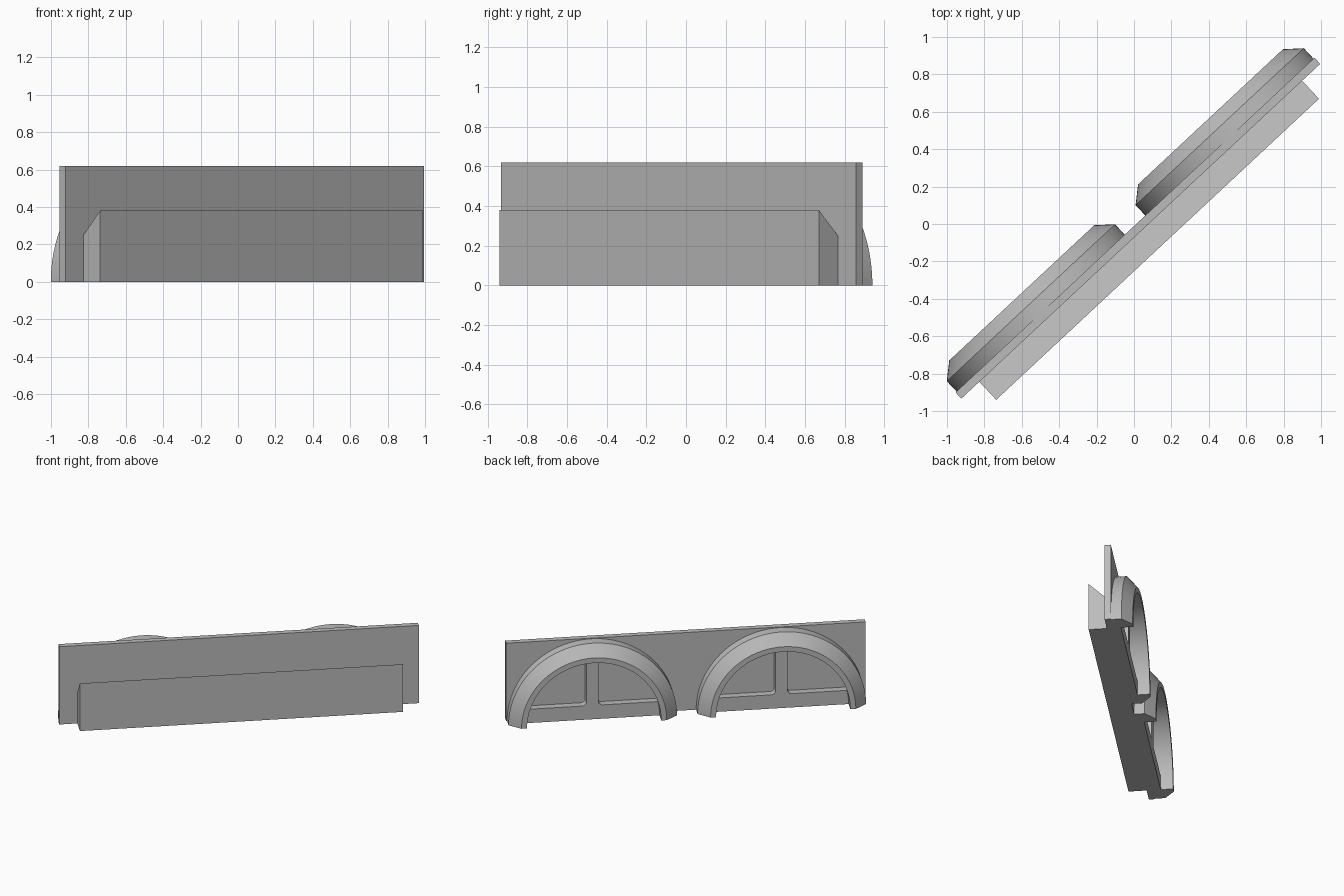
import bpy, bmesh, math
from math import sin, cos, pi

cube = bpy.data.objects.get("Cube")
if cube:
    bpy.data.objects.remove(cube, do_unlink=True)

TURN = math.radians(43)   # the whole rack stands diagonally
FACE = -0.008             # back surface of the plate
ARCH_X = 0.69             # arch centres along the plate

grey = bpy.data.materials.new("plain grey")
grey.use_nodes = True
colour = (0.5, 0.5, 0.5, 1)
grey.diffuse_color = colour
grey.node_tree.nodes["Principled BSDF"].inputs["Base Color"].default_value = colour


def sweep(name, rings, smooth=False):
    """Join equal rings of points into a closed solid with end caps."""
    bm = bmesh.new()
    loops = [[bm.verts.new(p) for p in ring] for ring in rings]
    n = len(loops[0])
    for a, b in zip(loops, loops[1:]):
        for i in range(n):
            j = (i + 1) % n
            bm.faces.new((a[i], a[j], b[j], b[i]))
    bm.faces.new(loops[0])
    bm.faces.new(loops[-1])
    bmesh.ops.recalc_face_normals(bm, faces=bm.faces)
    mesh = bpy.data.meshes.new(name)
    bm.to_mesh(mesh)
    bm.free()
    mesh.materials.append(grey)
    ob = bpy.data.objects.new(name, mesh)
    bpy.context.collection.objects.link(ob)
    ob.rotation_euler.z = TURN
    if smooth:
        bpy.ops.object.select_all(action='DESELECT')
        ob.select_set(True)
        bpy.context.view_layer.objects.active = ob
        bpy.ops.object.shade_smooth_by_angle(angle=math.radians(30))
    return ob


def along_x(name, profile, half):
    return sweep(name, [[(x, y, z) for y, z in profile] for x in (-half, half)])


# Tall backing plate
along_x("back_plate", [(-0.053, 0), (FACE, 0), (FACE, 0.62), (-0.053, 0.62)], 1.312)

# Front block, its top sloping down towards the plate
along_x("front_block", [(-0.185, 0), (-0.053, 0), (-0.053, 0.25), (-0.185, 0.38)], 1.18)

# Chamfered half-round arch section: radius, depth
section = [(0.49, FACE), (0.615, FACE), (0.615, 0.068), (0.53, 0.14), (0.49, 0.14)]


def arch(name, cx, steps=72):
    angles = [pi * i / steps for i in range(steps + 1)]
    sweep(name, [[(cx + r * cos(a), y, r * sin(a)) for r, y in section]
                 for a in angles], smooth=True)


def rib(name, cx, fillet=0.03, bar=0.045, height=0.11):
    # Bottom strip and centre bar with rounded inner corners
    half = [(0.51, 0), (0.51, height)]
    for i in range(7):
        a = pi / 2 * i / 6
        half.append((bar + fillet * (1 - sin(a)), height + fillet * (1 - cos(a))))
    half.append((bar, 0.51))
    outline = half + [(-x, z) for x, z in reversed(half)]
    sweep(name, [[(cx + x, y, z) for x, z in outline] for y in (FACE, 0.05)], smooth=True)


for side, cx in (("right", -ARCH_X), ("left", ARCH_X)):
    arch(side + "_arch", cx)
    rib(side + "_rib", cx)
